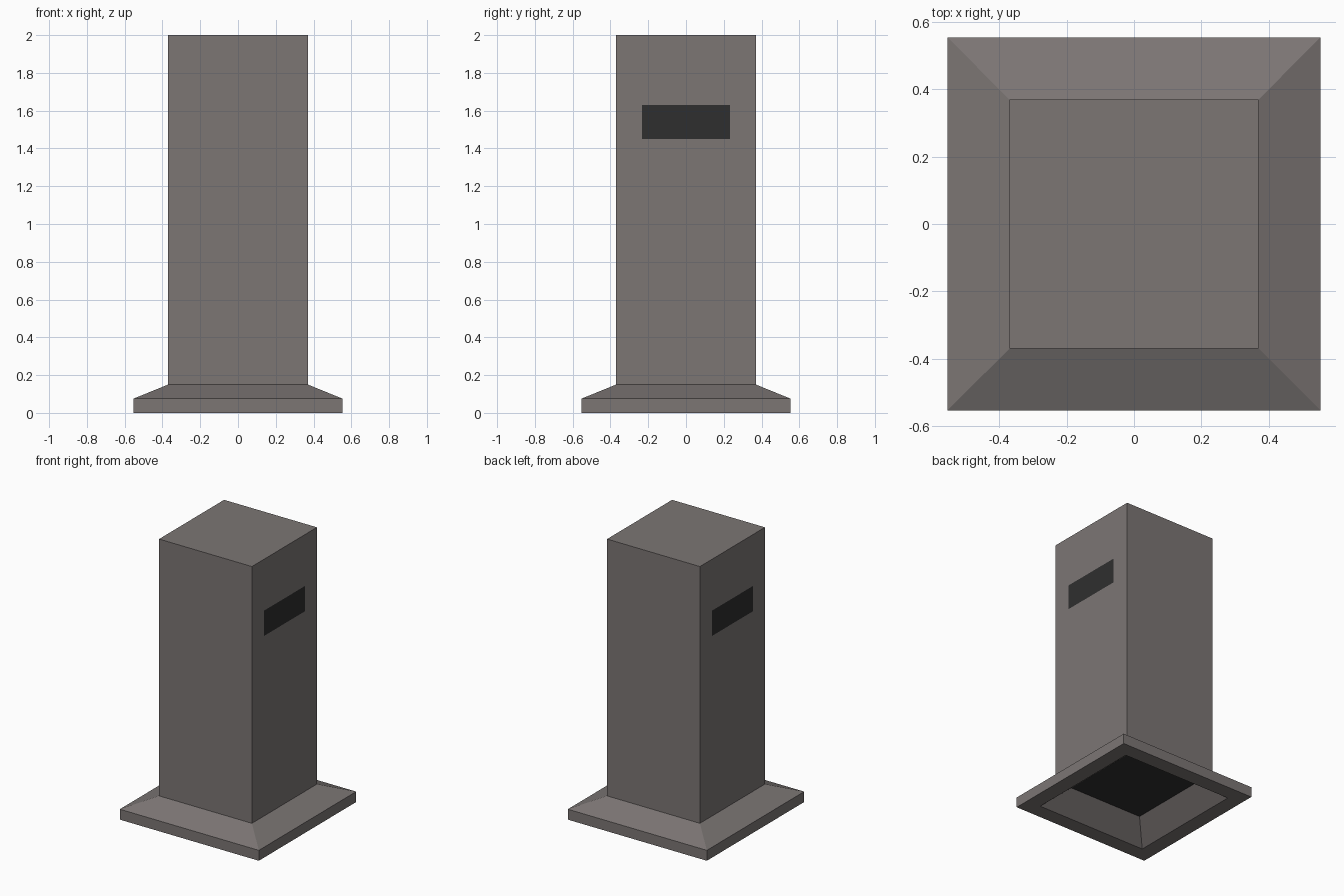
import bpy, bmesh
from mathutils import Vector

if "Cube" in bpy.data.objects:
    bpy.data.objects.remove(bpy.data.objects["Cube"])


def material(name, colour):
    m = bpy.data.materials.new(name)
    m.diffuse_color = (*colour, 1)
    m.use_nodes = True
    m.node_tree.nodes["Principled BSDF"].inputs["Base Color"].default_value = m.diffuse_color
    return m


warm_grey = material("warm_grey", (0.2, 0.18, 0.175))
dark = material("dark_grey", (0.028, 0.028, 0.028))


def make_object(name, bm, mat):
    mesh = bpy.data.meshes.new(name)
    bm.to_mesh(mesh)
    bm.free()
    mesh.materials.append(mat)
    obj = bpy.data.objects.new(name, mesh)
    bpy.context.collection.objects.link(obj)
    return obj


def panel(name, centre, u, v):
    """Flat quad spanned by half-vectors u and v, facing u x v."""
    bm = bmesh.new()
    c, u, v = Vector(centre), Vector(u), Vector(v)
    bm.faces.new([bm.verts.new(c + a * u + b * v)
                  for a, b in ((-1, -1), (1, -1), (1, 1), (-1, 1))])
    return make_object(name, bm, dark)


# Casing: square rings (half width, height) from the recess, round the rim, to the top
profile = [(0.296, 0.13), (0.443, 0), (0.554, 0), (0.554, 0.075),
           (0.37, 0.15), (0.37, 2)]
bm = bmesh.new()
rings = [[bm.verts.new((x * r, y * r, z))
          for x, y in ((-1, -1), (1, -1), (1, 1), (-1, 1))] for r, z in profile]
for low, high in zip(rings, rings[1:]):
    for i in range(4):
        j = (i + 1) % 4
        bm.faces.new((low[i], low[j], high[j], high[i]))
bm.faces.new(rings[-1])
make_object("casing", bm, warm_grey)

# Dark inlet panel inside the recess underneath
panel("inlet_panel", (0, 0, 0.13), (0, 0.296, 0), (0.296, 0, 0))

# Dark vent panels on both sides
for side, name in ((1, "right_vent"), (-1, "left_vent")):
    panel(name, (side * 0.372, 0, 1.54), (0, side * 0.233, 0), (0, 0, 0.091))
